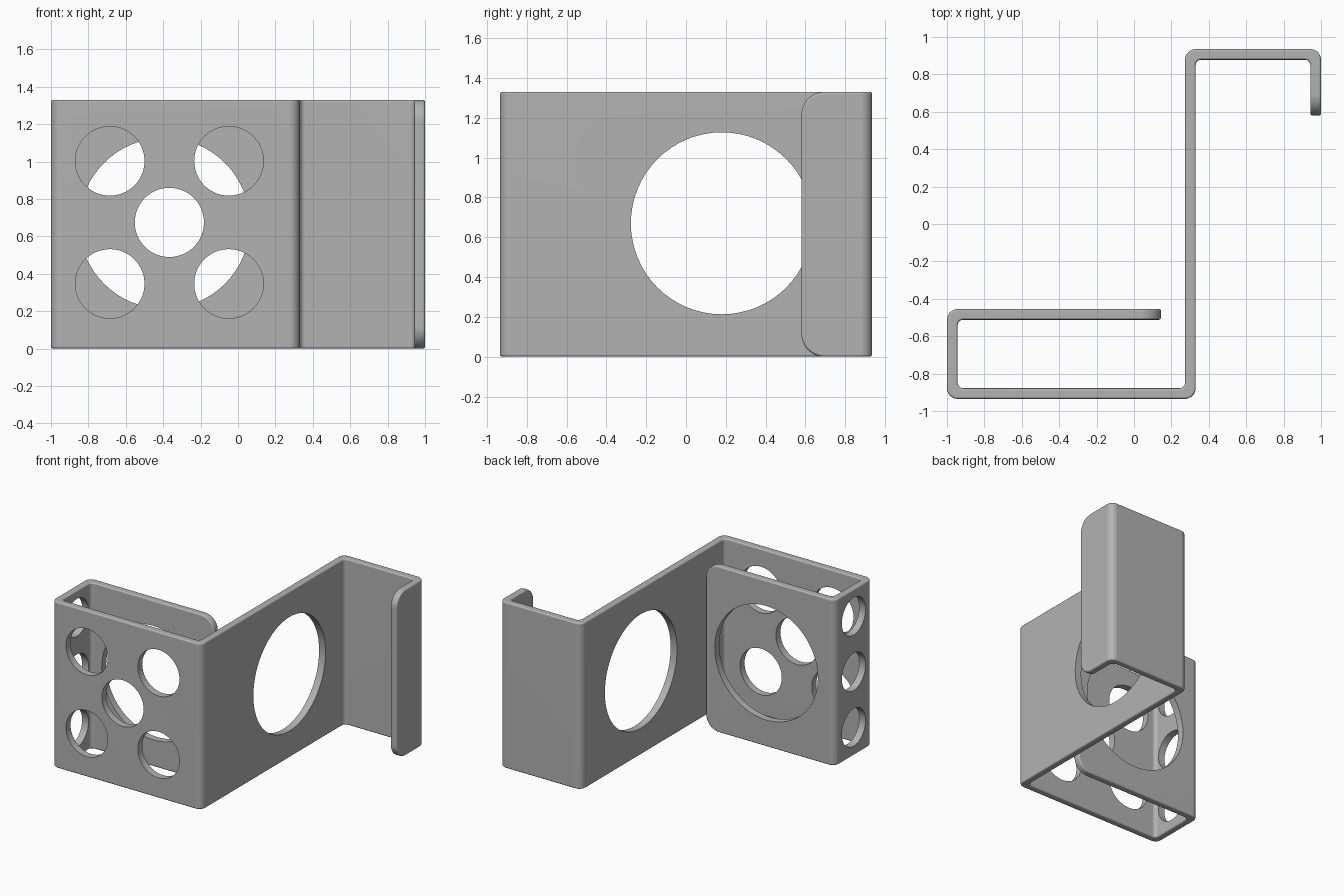
import bpy, bmesh, math
from mathutils import Matrix, Vector

cube = bpy.data.objects.get("Cube")
if cube:
    bpy.data.objects.remove(cube, do_unlink=True)

H = 1.33       # sheet height
T = 0.057      # sheet thickness
Y = 0.935      # half depth
WEB = 0.33     # outer face of the long web
FLAP = -0.455  # rear face of the folded flap

# Material
grey = bpy.data.materials.new("steel grey")
grey.use_nodes = True
colour = (0.45, 0.45, 0.45, 1)
grey.diffuse_color = colour
grey.node_tree.nodes["Principled BSDF"].inputs["Base Color"].default_value = colour


def bevel(bm, test, radius, segments):
    edges = [e for e in bm.edges if test(e)]
    bmesh.ops.bevel(bm, geom=edges, offset=radius, offset_type='OFFSET',
                    segments=segments, profile=0.5, affect='EDGES',
                    clamp_overlap=False)


def vertical_at(points):
    def test(e):
        a, b = (v.co for v in e.verts)
        return abs(a.z - b.z) > 0.5 and any(
            (a.xy - Vector(p)).length < 1e-4 for p in points)
    return test


# Folded sheet: corners where the material wraps outside or inside each bend
outer = [(-1, FLAP), (-1, -Y), (WEB, -Y), (WEB - T, Y), (1, Y)]
inner = [(-1 + T, FLAP - T), (-1 + T, -Y + T), (WEB - T, -Y + T),
         (WEB, Y - T), (1 - T, Y - T)]
flap_end = [(0.145, FLAP), (0.145, FLAP - T)]
lip_end = [(1 - T, 0.58), (1, 0.58)]
outline = ([flap_end[0]] + outer[:3] + inner[3:] + lip_end
           + outer[:2:-1] + inner[2::-1] + [flap_end[1]])

bm = bmesh.new()
base = bm.faces.new([bm.verts.new((x, y, 0)) for x, y in outline])
top = bmesh.ops.extrude_face_region(bm, geom=[base])["geom"]
bmesh.ops.translate(bm, vec=(0, 0, H),
                    verts=[v for v in top if isinstance(v, bmesh.types.BMVert)])
bmesh.ops.recalc_face_normals(bm, faces=bm.faces)

# Bend radii, then large rounded corners on the two free ends
bevel(bm, vertical_at(outer), 0.057, 8)
bevel(bm, vertical_at(inner), 0.03, 6)


def end_corner(e):
    a, b = (v.co for v in e.verts)
    on_end = (all(abs(v.x - 0.145) < 1e-4 for v in (a, b))
              or all(abs(v.y - 0.58) < 1e-4 for v in (a, b)))
    return on_end and abs(a.z - b.z) < 1e-4


bevel(bm, end_corner, 0.115, 12)
mesh = bpy.data.meshes.new("folded_bracket")
bm.to_mesh(mesh)
bm.free()
bracket = bpy.data.objects.new("folded_bracket", mesh)
bpy.context.collection.objects.link(bracket)
mesh.materials.append(grey)

# Hole cutters, all in one helper mesh
cut = bmesh.new()


def hole(centre, radius, axis):
    turn = Matrix.Rotation(math.pi / 2, 4, 'Y' if axis == 'X' else 'X')
    bmesh.ops.create_cone(cut, cap_ends=True, segments=64, radius1=radius,
                          radius2=radius, depth=0.16,
                          matrix=Matrix.Translation(centre) @ turn)


mid = 0.67
for dx, dz in [(0, 0), (-1, -1), (-1, 1), (1, -1), (1, 1)]:
    hole((-0.367 + 0.318 * dx, -Y + T / 2, 0.675 + 0.328 * dz), 0.185, 'Y')
for dz in (-1, 0, 1):
    hole((-1 + T / 2, -0.695, mid + 0.445 * dz), 0.15, 'X')
hole((-0.393, FLAP - T / 2, mid), 0.457, 'Y')
hole((WEB - T / 2, 0.18, mid), 0.457, 'X')
cut_mesh = bpy.data.meshes.new("hole_cutter")
cut.to_mesh(cut_mesh)
cut.free()
cutter = bpy.data.objects.new("hole_cutter", cut_mesh)
bpy.context.collection.objects.link(cutter)
cutter.hide_render = True

# Softened rim, then punched holes
rim = bracket.modifiers.new("rim", 'BEVEL')
rim.width = 0.012
rim.segments = 3
rim.limit_method = 'ANGLE'
rim.angle_limit = math.radians(50)
rim.use_clamp_overlap = False
punch = bracket.modifiers.new("holes", 'BOOLEAN')
punch.operation = 'DIFFERENCE'
punch.solver = 'EXACT'
punch.object = cutter

graph = bpy.context.evaluated_depsgraph_get()
final = bpy.data.meshes.new_from_object(bracket.evaluated_get(graph))
bracket.modifiers.clear()
bracket.data = final
final.materials.clear()
final.materials.append(grey)
for p in final.polygons:
    p.material_index = 0
bpy.data.objects.remove(cutter, do_unlink=True)

# Smooth bends, crisp hole edges
bpy.ops.object.select_all(action='DESELECT')
bracket.select_set(True)
bpy.context.view_layer.objects.active = bracket
bpy.ops.object.shade_smooth_by_angle(angle=math.radians(35))
weighted = bracket.modifiers.new("even_shading", 'WEIGHTED_NORMAL')
weighted.keep_sharp = True
